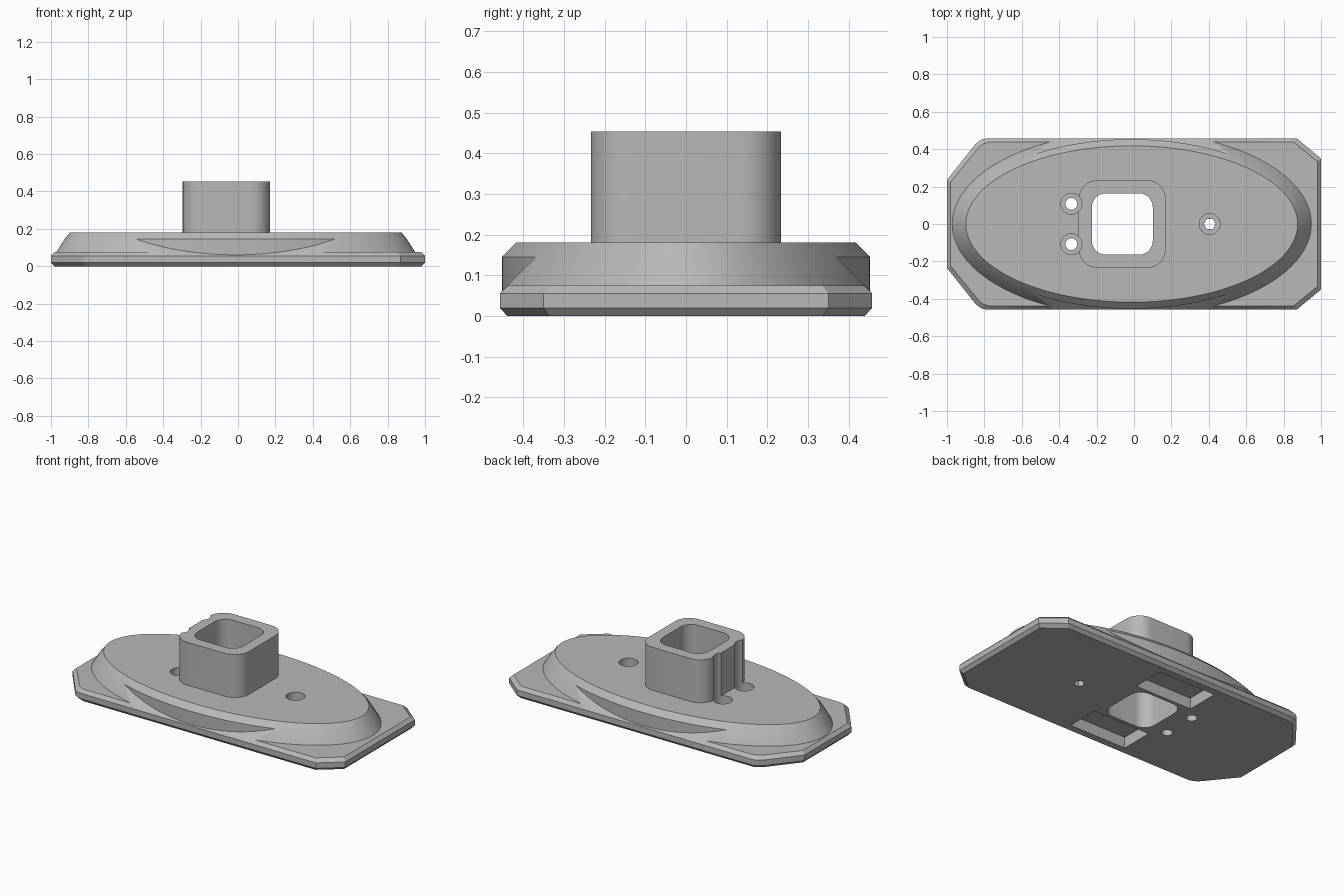
import bpy, bmesh
from math import sin, cos, pi

cube = bpy.data.objects.get("Cube")
if cube:
    bpy.data.objects.remove(cube, do_unlink=True)

grey = bpy.data.materials.new("plain grey")
grey.use_nodes = True
tone = (0.48, 0.48, 0.48, 1)
grey.diffuse_color = tone
grey.node_tree.nodes["Principled BSDF"].inputs["Base Color"].default_value = tone


def loft(name, rings):
    """Solid skinned through rings of (outline, z)."""
    bm = bmesh.new()
    loops = [[bm.verts.new((x, y, z)) for x, y in pts] for pts, z in rings]
    n = len(loops[0])
    for low, high in zip(loops, loops[1:]):
        for i in range(n):
            j = (i + 1) % n
            bm.faces.new((low[i], low[j], high[j], high[i]))
    bm.faces.new(loops[0][::-1])
    bm.faces.new(loops[-1])
    bmesh.ops.recalc_face_normals(bm, faces=bm.faces)
    mesh = bpy.data.meshes.new(name)
    bm.to_mesh(mesh)
    bm.free()
    mesh.materials.append(grey)
    obj = bpy.data.objects.new(name, mesh)
    bpy.context.collection.objects.link(obj)
    return obj


def ellipse(a, b, cx=0, cy=0, n=128):
    return [(cx + a * cos(2 * pi * i / n), cy + b * sin(2 * pi * i / n)) for i in range(n)]


def rounded_rect(cx, hx, hy, r, n=10):
    pts = []
    for k, (sx, sy) in enumerate([(1, 1), (-1, 1), (-1, -1), (1, -1)]):
        for i in range(n + 1):
            t = (k + i / n) * pi / 2
            pts.append((cx + sx * (hx - r) + r * cos(t), sy * (hy - r) + r * sin(t)))
    return pts


def box_outline(x0, x1, y0, y1):
    return [(x0, y0), (x1, y0), (x1, y1), (x0, y1)]


def combine(target, other, operation):
    mod = target.modifiers.new(operation, 'BOOLEAN')
    mod.operation = operation
    mod.solver = 'EXACT'
    mod.object = other
    bpy.context.view_layer.objects.active = target
    bpy.ops.object.modifier_apply(modifier=mod.name)
    bpy.data.objects.remove(other, do_unlink=True)


# Chamfered plate with clipped corners
half = [(1, 0.35), (0.87, 0.458), (-0.79, 0.458), (-0.82, 0.449), (-0.845, 0.43), (-1, 0.235)]
outline = half + [(x, -y) for x, y in reversed(half)]


def inset(d):
    return [(x * (1 - d), y * (1 - d / 0.458)) for x, y in outline]


base = loft("mounting_base", [(inset(0.018), 0), (outline, 0.02),
                              (outline, 0.055), (inset(0.02), 0.075)])

# Raised oval with upright flanks
cx = -0.012
oval = loft("raised_oval", [(ellipse(0.915, 0.453, cx), 0.03),
                            (ellipse(0.915, 0.453, cx), 0.145),
                            (ellipse(0.887, 0.418, cx), 0.18)])

# Flared skirt, trimmed along the long sides by the plate's chamfer slope
skirt = loft("flared_skirt", [(ellipse(0.97, 0.501, cx), 0.06),
                              (ellipse(0.96, 0.4925, cx), 0.075),
                              (ellipse(0.915, 0.453, cx), 0.145)])
bm = bmesh.new()
bm.from_mesh(skirt.data)
for side in (1, -1):
    cut = bmesh.ops.bisect_plane(bm, geom=bm.verts[:] + bm.edges[:] + bm.faces[:],
                                 plane_co=(0, side * 0.439, 0.075),
                                 plane_no=(0, side, 1), clear_outer=True)
    rim = [e for e in cut["geom_cut"] if isinstance(e, bmesh.types.BMEdge)]
    bmesh.ops.holes_fill(bm, edges=rim, sides=0)
bmesh.ops.recalc_face_normals(bm, faces=bm.faces)
bm.to_mesh(skirt.data)
bm.free()

# Socket tube
tube_x = -0.0625
tube_outline = rounded_rect(tube_x, 0.233, 0.234, 0.1)
tube = loft("socket_tube", [(tube_outline, 0.1), (tube_outline, 0.453)])

for part in (oval, skirt, tube):
    combine(base, part, 'UNION')

# Bore through the tube and plate
bore = rounded_rect(tube_x, 0.163, 0.164, 0.075)
combine(base, loft("bore_cutter", [(bore, -0.1), (bore, 0.6)]), 'DIFFERENCE')

# Screw holes with counterbores
for x, y, sides in [(-0.335, 0.108, 16), (-0.335, -0.108, 16), (0.405, 0, 6)]:
    wide = ellipse(0.056, 0.056, x, y, 32)
    thin = ellipse(0.032, 0.032, x, y, sides)
    combine(base, loft("counterbore_cutter", [(wide, 0.07), (wide, 0.6)]), 'DIFFERENCE')
    combine(base, loft("screw_cutter", [(thin, -0.1), (thin, 0.12)]), 'DIFFERENCE')

# Pockets underneath
for y0, y1 in [(0.185, 0.395), (-0.395, -0.185)]:
    pocket = box_outline(tube_x - 0.2, tube_x + 0.2, y0, y1)
    combine(base, loft("pocket_cutter", [(pocket, -0.1), (pocket, 0.07)]), 'DIFFERENCE')

bpy.ops.object.select_all(action='DESELECT')
base.select_set(True)
bpy.context.view_layer.objects.active = base
bpy.ops.object.shade_smooth_by_angle(angle=pi / 9)
